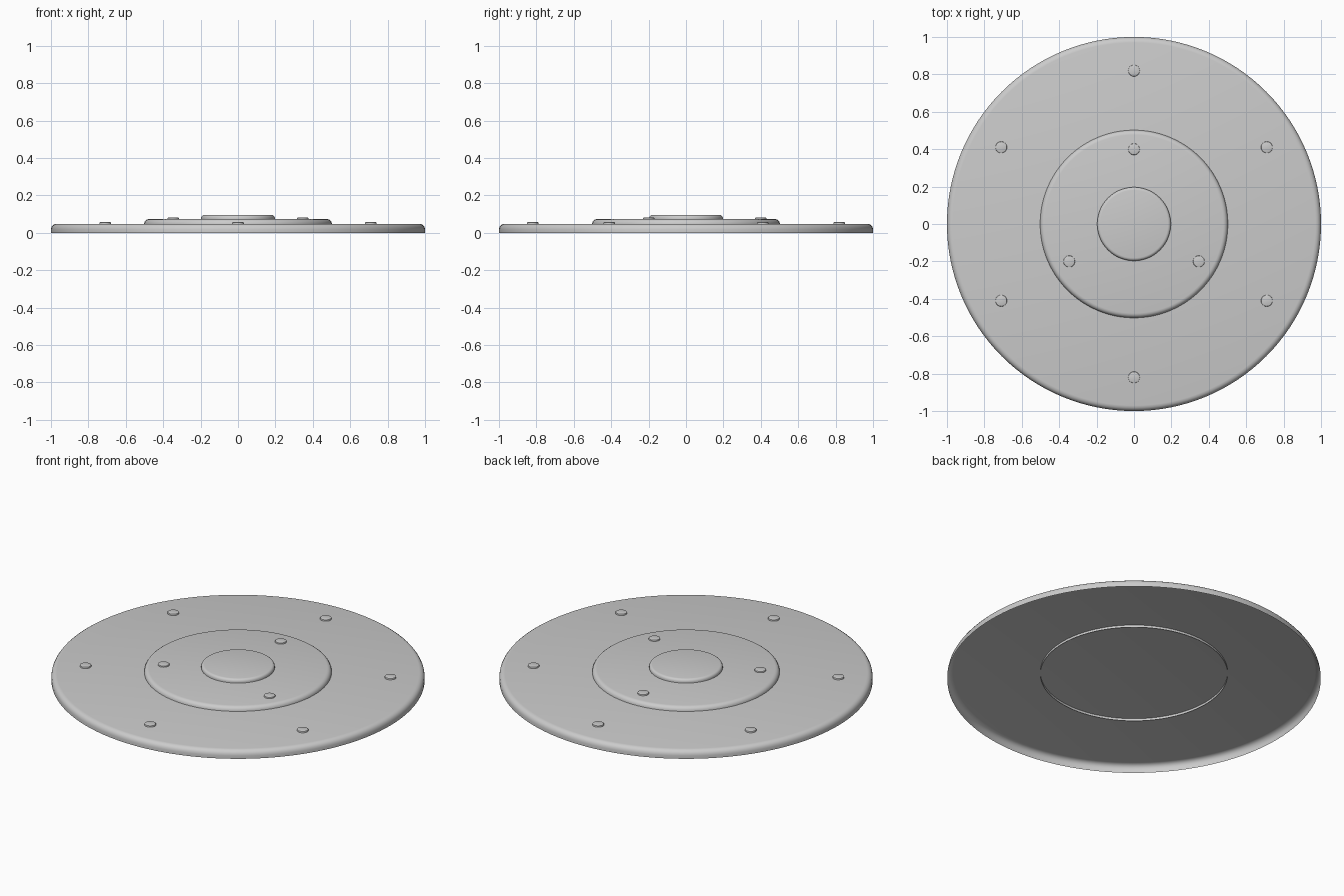
import bpy
import bmesh
from math import sin, cos, pi, radians

cube = bpy.data.objects.get("Cube")
if cube:
    bpy.data.objects.remove(cube, do_unlink=True)

# One plain grey for the whole model
grey = bpy.data.materials.new("light_grey")
grey.use_nodes = True
color = (0.6, 0.6, 0.6, 1)
grey.diffuse_color = color
grey.node_tree.nodes["Principled BSDF"].inputs["Base Color"].default_value = color


def cap(name, radius, bottom, top, bevel, sides, steps=4, x=0, y=0):
    """Open-bottomed round cap with a rounded upper rim."""
    profile = [(radius, bottom)]
    for i in range(steps + 1):
        a = pi / 2 * i / steps
        profile.append((radius - bevel * (1 - cos(a)), top - bevel * (1 - sin(a))))
    bm = bmesh.new()
    rings = [[bm.verts.new((r * cos(2 * pi * k / sides), r * sin(2 * pi * k / sides), z))
              for k in range(sides)] for r, z in profile]
    for low, high in zip(rings, rings[1:]):
        for k in range(sides):
            n = (k + 1) % sides
            bm.faces.new((low[k], low[n], high[n], high[k]))
    bm.faces.new(rings[-1])
    mesh = bpy.data.meshes.new(name)
    bm.to_mesh(mesh)
    bm.free()
    mesh.materials.append(grey)
    obj = bpy.data.objects.new(name, mesh)
    obj.location = (x, y, 0)
    bpy.context.collection.objects.link(obj)
    bpy.ops.object.select_all(action="DESELECT")
    obj.select_set(True)
    bpy.context.view_layer.objects.active = obj
    bpy.ops.object.shade_smooth_by_angle(angle=radians(30))
    return obj


def stud_ring(name, count, distance, bottom, top):
    """Evenly spaced studs, the first one towards the back."""
    for i in range(count):
        a = pi / 2 + 2 * pi * i / count
        cap(f"{name}_{i + 1}", 0.031, bottom, top, 0.004, 24, 2,
            distance * cos(a), distance * sin(a))


# Stacked discs
cap("base_disc", 1.0, 0.0, 0.048, 0.03, 128)
cap("middle_disc", 0.502, 0.034, 0.073, 0.025, 96)
cap("centre_disc", 0.197, 0.06, 0.095, 0.016, 64)

# Studs on the two lower discs
stud_ring("outer_stud", 6, 0.82, 0.0482, 0.057)
stud_ring("inner_stud", 3, 0.4, 0.0732, 0.081)
